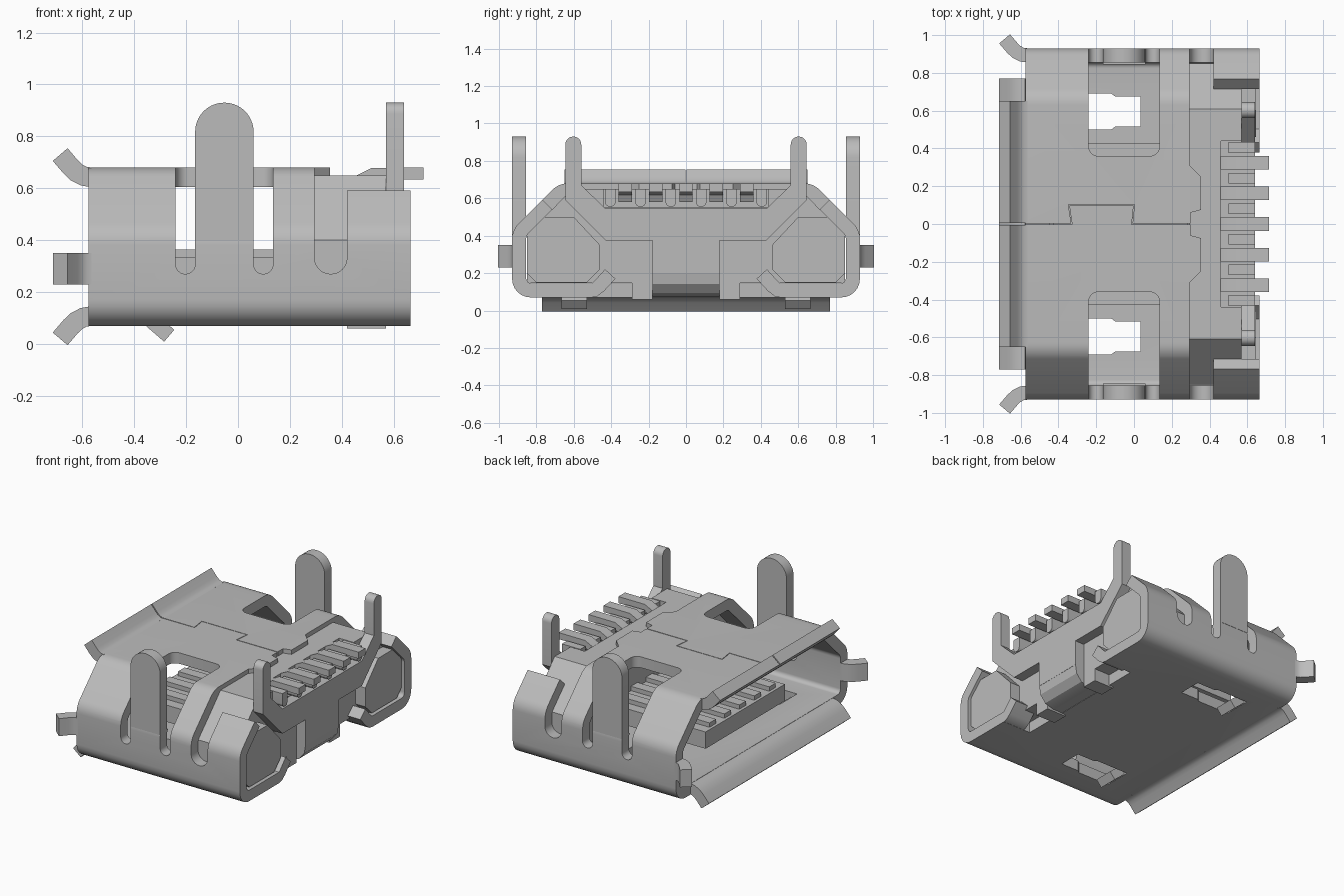
import bpy, bmesh, math
from mathutils import Vector

cube = bpy.data.objects.get("Cube")
if cube:
    bpy.data.objects.remove(cube, do_unlink=True)

metal = bpy.data.materials.new("plain_grey")
metal.use_nodes = True
GREY = (0.5, 0.5, 0.5, 1)
metal.diffuse_color = GREY
metal.node_tree.nodes["Principled BSDF"].inputs["Base Color"].default_value = GREY

T = 0.075                 # sheet thickness
SIDES = (("left", 1), ("right", -1))


def rounded(corners, n=6):
    """Polygon from (u, v, radius) corners, with arcs at the corners."""
    out = []
    for i, c in enumerate(corners):
        p = Vector((c[0], c[1], 0))
        r = c[2] if len(c) > 2 else 0
        if r == 0:
            out.append((p.x, p.y))
            continue
        a, b = corners[i - 1], corners[(i + 1) % len(corners)]
        da = (Vector((a[0], a[1], 0)) - p).normalized()
        db = (Vector((b[0], b[1], 0)) - p).normalized()
        half = da.angle(db) / 2
        centre = p + (da + db).normalized() * (r / math.sin(half))
        reach = r / math.tan(half)
        u = (p + da * reach - centre).normalized()
        v = (p + db * reach - centre).normalized()
        for k in range(n + 1):
            q = centre + u.slerp(v, k / n) * r
            out.append((q.x, q.y))
    return out


def ribbon(path, thick=T):
    """Outline of a bent sheet that follows a centre line."""
    pts = [Vector(p) for p in path]
    left, right = [], []
    for i, p in enumerate(pts):
        d0 = (p - pts[max(i - 1, 0)]).normalized()
        d1 = (pts[min(i + 1, len(pts) - 1)] - p).normalized()
        d = (d0 + d1).normalized()
        n = Vector((-d.y, d.x)) * (thick / 2)
        left.append(tuple(p + n))
        right.append(tuple(p - n))
    return left + right[::-1]


def prism(name, pts, axis, a, b):
    """Extrude a 2D outline along one axis from a to b."""
    place = {"x": lambda u, v, t: (t, u, v),
             "y": lambda u, v, t: (u, t, v),
             "z": lambda u, v, t: (u, v, t)}[axis]
    bm = bmesh.new()
    lo = [bm.verts.new(place(u, v, a)) for u, v in pts]
    hi = [bm.verts.new(place(u, v, b)) for u, v in pts]
    bm.faces.new(lo)
    bm.faces.new(hi)
    for i in range(len(pts)):
        bm.faces.new((lo[i - 1], lo[i], hi[i], hi[i - 1]))
    bmesh.ops.recalc_face_normals(bm, faces=bm.faces)
    mesh = bpy.data.meshes.new(name)
    bm.to_mesh(mesh)
    bm.free()
    mesh.materials.append(metal)
    ob = bpy.data.objects.new(name, mesh)
    bpy.context.collection.objects.link(ob)
    return ob


def rect(u0, u1, v0, v1):
    return [(u0, v0), (u1, v0), (u1, v1), (u0, v1)]


def block(name, x, y, z):
    return prism(name, rect(*x, *y), "z", *z)


def cut(target, cutter):
    mod = target.modifiers.new("cut", "BOOLEAN")
    mod.operation, mod.solver, mod.object = "DIFFERENCE", "EXACT", cutter
    bpy.context.view_layer.objects.active = target
    bpy.ops.object.modifier_apply(modifier=mod.name)
    bpy.data.objects.remove(cutter, do_unlink=True)


def symmetric(half):
    """Complete an outline given on the +y side from bottom to top."""
    return half + [(-p[0], *p[1:]) for p in reversed(half)]


def flip(pts, s):
    return [(p[0] * s, *p[1:]) for p in pts]


# Shell tube with its openings
shell = prism("shell", rounded(symmetric(
    [(0.93, 0.07, 0.1), (0.93, 0.43, 0.12), (0.68, 0.68, 0.12)])), "x", -0.575, 0.665)
cut(shell, prism("bore", rounded(symmetric(
    [(0.855, 0.145, 0.03), (0.855, 0.40, 0.05), (0.65, 0.605, 0.05)])), "x", -1, 1))
cut(shell, prism("rear_top_cut", symmetric([(0.4, 0.225), (0.975, 0.8)]), "x", 0.295, 1))
cut(shell, block("rear_floor_cut", (0.45, 1), (-0.5, 0.5), (0, 0.25)))
for side, s in SIDES:
    near, far = sorted((s * 0.7, s * 1.1))
    for x0, x1 in ((-0.24, -0.165), (0.06, 0.135), (0.295, 0.42)):
        r = (x1 - x0) * 0.495
        cut(shell, prism("slot", rounded([(x0, 0.27, r), (x1, 0.27, r), (x1, 1), (x0, 1)]),
                         "y", near, far))
    cut(shell, prism("window", rounded([(-0.24, s * 0.36, 0.05), (0.135, s * 0.36, 0.05),
                                        (0.135, s * 1.1), (-0.24, s * 1.1)]), "z", 0.41, 1))
    cut(shell, prism("floor_hole", [(-0.36, s * 0.5), (-0.12, s * 0.5), (-0.1, s * 0.515),
                                    (0.035, s * 0.515), (0.035, s * 0.675), (-0.1, s * 0.675),
                                    (-0.12, s * 0.69), (-0.36, s * 0.69)], "z", 0, 0.25))
# Dovetail seam in the top sheet
seam = [(-0.7, 0), (-0.33, 0), (-0.345, 0.1), (0, 0.1), (-0.01, 0), (0.4, 0)]
cut(shell, prism("seam", ribbon(seam, 0.006), "z", 0.55, 0.8))

# Rear tongues of the top sheet
for side, s in SIDES:
    prism(side + "_top_tongue", flip([(0.003, 0.29), (0.003, 0.3), (0.06, 0.3), (0.075, 0.355),
          (0.25, 0.355), (0.31, 0.295), (0.31, 0.29)], 1) and
          [(0.29, s * 0.003), (0.3, s * 0.003), (0.3, s * 0.06), (0.355, s * 0.075),
           (0.355, s * 0.25), (0.295, s * 0.31), (0.29, s * 0.31)], "z", 0.605, 0.68)

# Flared lips around the mouth: (x, distance from the sheet)
flare = [(-0.57, 0), (-0.595, 0.004), (-0.622, 0.018), (-0.645, 0.04), (-0.685, 0.087)]
for side, s in SIDES:
    lo, hi = sorted((s * 0.004, s * 0.65))
    prism(side + "_top_lip", ribbon([(x, 0.643 + d) for x, d in flare]), "y", lo, hi)
    prism(side + "_side_lip", ribbon([(x, s * (0.893 + d)) for x, d in flare]), "z", 0.23, 0.35)
prism("bottom_lip", ribbon([(x, 0.107 - d) for x, d in flare]), "y", -0.77, 0.77)

for side, s in SIDES:
    # Mounting leg on the side wall
    lo, hi = sorted((s * 0.855, s * 0.93))
    prism(side + "_side_leg", rounded([(-0.165, 0.40), (0.06, 0.40), (0.06, 0.93, 0.112),
                                       (-0.165, 0.93, 0.112)], 10), "y", lo, hi)
    # Spring tab bent down from the floor hole
    lo, hi = sorted((s * 0.53, s * 0.665))
    prism(side + "_floor_tab", ribbon([(-0.38, 0.107), (-0.345, 0.1), (-0.315, 0.075),
                                       (-0.265, 0.032)], 0.06), "y", lo, hi)
    # Curled end of the rear floor flap
    prism(side + "_floor_curl", ribbon(flip([(0.51, 0.1075), (0.49, 0.11), (0.465, 0.13),
                                             (0.405, 0.195)], s)), "x", 0.5, 0.665)
    # Moulded boss and peg
    prism(side + "_boss", flip([(0.53, 0.15), (0.8, 0.15), (0.85, 0.2), (0.85, 0.41),
                                (0.77, 0.5), (0.6, 0.5), (0.46, 0.35), (0.46, 0.22)], s),
          "x", 0.56, 0.645)
    lo, hi = sorted((s * 0.18, s * 0.29))
    block(side + "_peg", (0.42, 0.57), (lo, hi), (0.06, 0.17))

# Moulded housing with a recess for the pins
prism("housing", symmetric([(0.85, 0.146), (0.85, 0.40), (0.61, 0.65), (0.44, 0.65),
                            (0.44, 0.55)]), "x", 0.28, 0.57)
block("housing_ridge", (0.295, 0.46), (-0.45, 0.45), (0.5, 0.65))

# Rear plate with two legs, joined to the floor by a bent strap
prism("rear_plate", rounded(symmetric(
    [(0.18, 0.2), (0.18, 0.375), (0.43, 0.375), (0.645, 0.59), (0.645, 0.93, 0.042),
     (0.56, 0.93, 0.042), (0.56, 0.67), (0.43, 0.545)])), "x", 0.57, 0.64)
prism("rear_strap", ribbon([(0.43, 0.107), (0.52, 0.108), (0.57, 0.122), (0.597, 0.155),
                            (0.605, 0.21)], 0.07), "y", -0.18, 0.18)

# Tongue, contacts and solder pins
block("tongue", (-0.45, 0.3), (-0.43, 0.43), (0.22, 0.335))
for i in range(5):
    y = (i - 2) * 0.162
    block(f"contact_{i}", (-0.43, 0.3), (y - 0.035, y + 0.035), (0.33, 0.365))
    prism(f"pin_{i}", ribbon([(0.45, 0.59), (0.475, 0.635), (0.52, 0.657), (0.715, 0.657)], 0.045),
          "y", y - 0.036, y + 0.036)
for i in range(6):
    y = (i - 2.5) * 0.162
    prism(f"pin_spacer_{i}", rounded([(y - 0.028, 0.555, 0.025), (y + 0.028, 0.555, 0.025),
                                      (y + 0.028, 0.65), (y - 0.028, 0.65)]), "x", 0.5, 0.64)

# Smooth bends, sharp edges
bpy.ops.object.select_all(action="DESELECT")
for ob in bpy.context.scene.objects:
    if ob.type == "MESH":
        ob.select_set(True)
        bpy.context.view_layer.objects.active = ob
bpy.ops.object.shade_smooth_by_angle(angle=math.radians(30))
